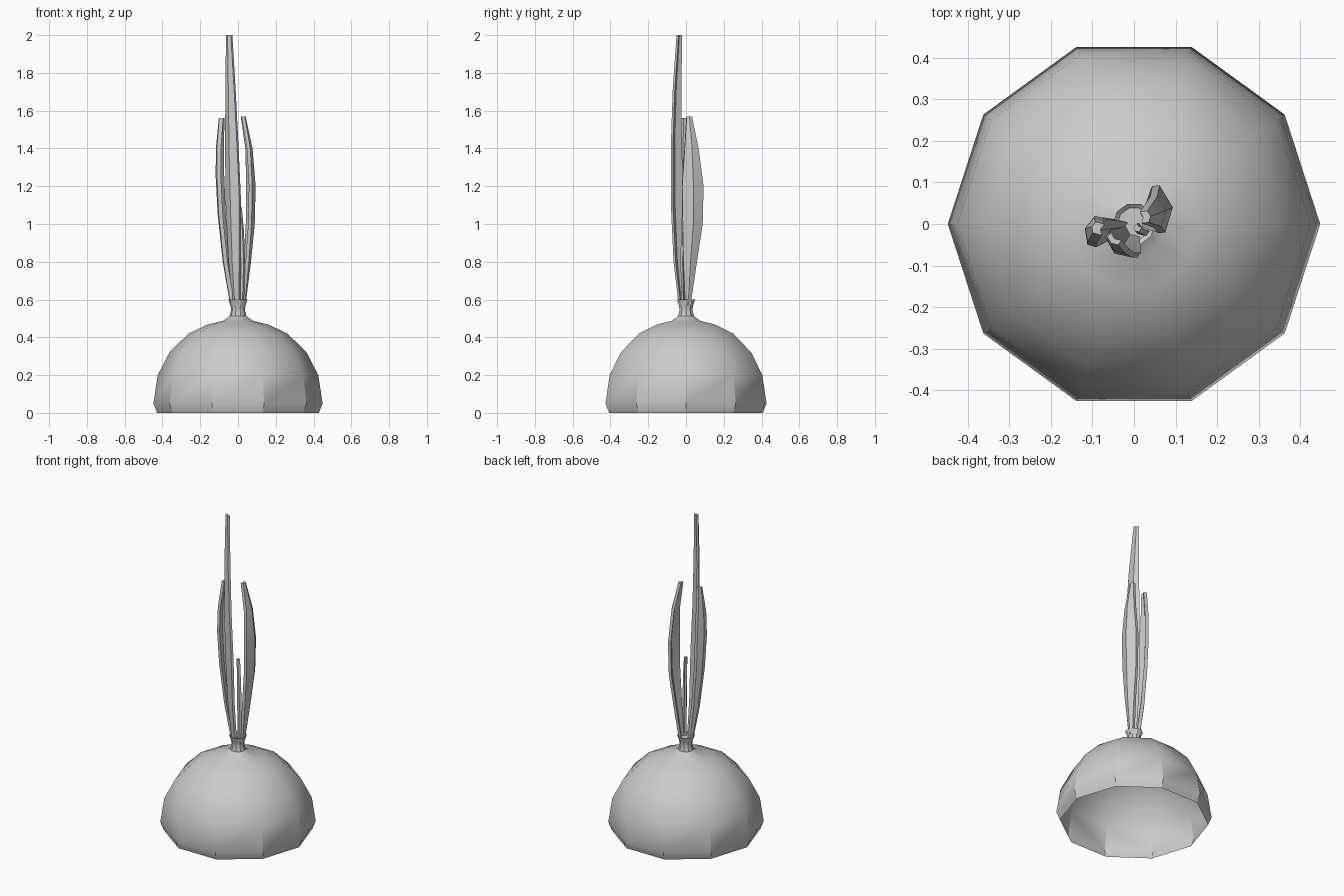
import bpy, bmesh, math
from mathutils import Vector

cube = bpy.data.objects.get("Cube")
if cube:
    bpy.data.objects.remove(cube, do_unlink=True)

grey = bpy.data.materials.new("plain grey")
grey.use_nodes = True
grey.diffuse_color = (0.6, 0.6, 0.6, 1)
grey.node_tree.nodes["Principled BSDF"].inputs["Base Color"].default_value = (0.6, 0.6, 0.6, 1)


def finish(name, bm, angle):
    bmesh.ops.remove_doubles(bm, verts=bm.verts, dist=0.0001)
    bmesh.ops.recalc_face_normals(bm, faces=bm.faces)
    mesh = bpy.data.meshes.new(name)
    bm.to_mesh(mesh)
    bm.free()
    mesh.materials.append(grey)
    obj = bpy.data.objects.new(name, mesh)
    bpy.context.collection.objects.link(obj)
    bpy.ops.object.select_all(action='DESELECT')
    obj.select_set(True)
    bpy.context.view_layer.objects.active = obj
    bpy.ops.object.shade_smooth_by_angle(angle=math.radians(angle))


def skin(bm, rings):
    """Join consecutive closed rings with quads."""
    n = len(rings[0])
    for a, b in zip(rings, rings[1:]):
        for i in range(n):
            j = (i + 1) % n
            bm.faces.new((a[i], a[j], b[j], b[i]))


def lathe(name, profile, sides, cap):
    bm = bmesh.new()
    rings = [[bm.verts.new((r * math.cos(math.tau * i / sides),
                            r * math.sin(math.tau * i / sides), z))
              for i in range(sides)] for r, z in profile]
    skin(bm, rings)
    if cap:
        bm.faces.new(rings[-1])
    finish(name, bm, 33)


def feather(name, across, path, thick=0.014, bend=0.22):
    """Thin, slightly cupped blade; path holds x, y, z and half width."""
    u = Vector((*across, 0)).normalized()
    n = Vector((u.y, -u.x, 0))
    bm = bmesh.new()
    rings = []
    for x, y, z, w in path:
        outer = [(-w, -bend * w), (0, bend * w), (w, -bend * w)]
        section = outer + [(s, d - thick) for s, d in reversed(outer)]
        rings.append([bm.verts.new(Vector((x, y, z)) + u * s + n * (d + thick / 2))
                      for s, d in section])
    skin(bm, rings)
    bm.faces.new(rings[0])
    bm.faces.new(rings[-1])
    finish(name, bm, 35)


# Open ten-sided dome with a pinched neck and recessed collar
lathe("dome_and_collar", [
    (0.428, 0), (0.448, 0.05), (0.425, 0.2), (0.363, 0.32), (0.262, 0.42),
    (0.16, 0.468), (0.078, 0.488), (0.045, 0.512), (0.036, 0.545),
    (0.04, 0.57), (0.051, 0.6), (0.04, 0.59)], 10, True)

# Tall front plume
feather("tall_feather", (0.8, -0.6), [
    (-0.01, -0.025, 0.57, 0.02), (-0.022, -0.045, 0.8, 0.036),
    (-0.03, -0.055, 1.1, 0.046), (-0.038, -0.058, 1.4, 0.04),
    (-0.043, -0.053, 1.7, 0.029), (-0.049, -0.038, 2.0, 0.016)])

# Shorter plumes on either side
feather("right_feather", (-0.25, -0.97), [
    (-0.028, -0.005, 0.57, 0.012), (-0.065, -0.01, 0.8, 0.024),
    (-0.09, -0.015, 1.05, 0.032), (-0.1, -0.016, 1.25, 0.036),
    (-0.1, -0.015, 1.4, 0.03), (-0.088, -0.01, 1.56, 0.014)], 0.022)

feather("left_feather", (-0.12, 0.99), [
    (0.028, 0.01, 0.57, 0.014), (0.052, 0.022, 0.8, 0.036),
    (0.068, 0.036, 1.0, 0.053), (0.072, 0.037, 1.2, 0.057),
    (0.06, 0.03, 1.4, 0.037), (0.028, 0.017, 1.57, 0.014)], 0.018)

# Small centre shoot
feather("small_feather", (0.8, -0.6), [
    (0.018, -0.015, 0.57, 0.01), (0.018, -0.016, 0.8, 0.017),
    (0.014, -0.015, 0.97, 0.014), (0.008, -0.01, 1.09, 0.008)])
